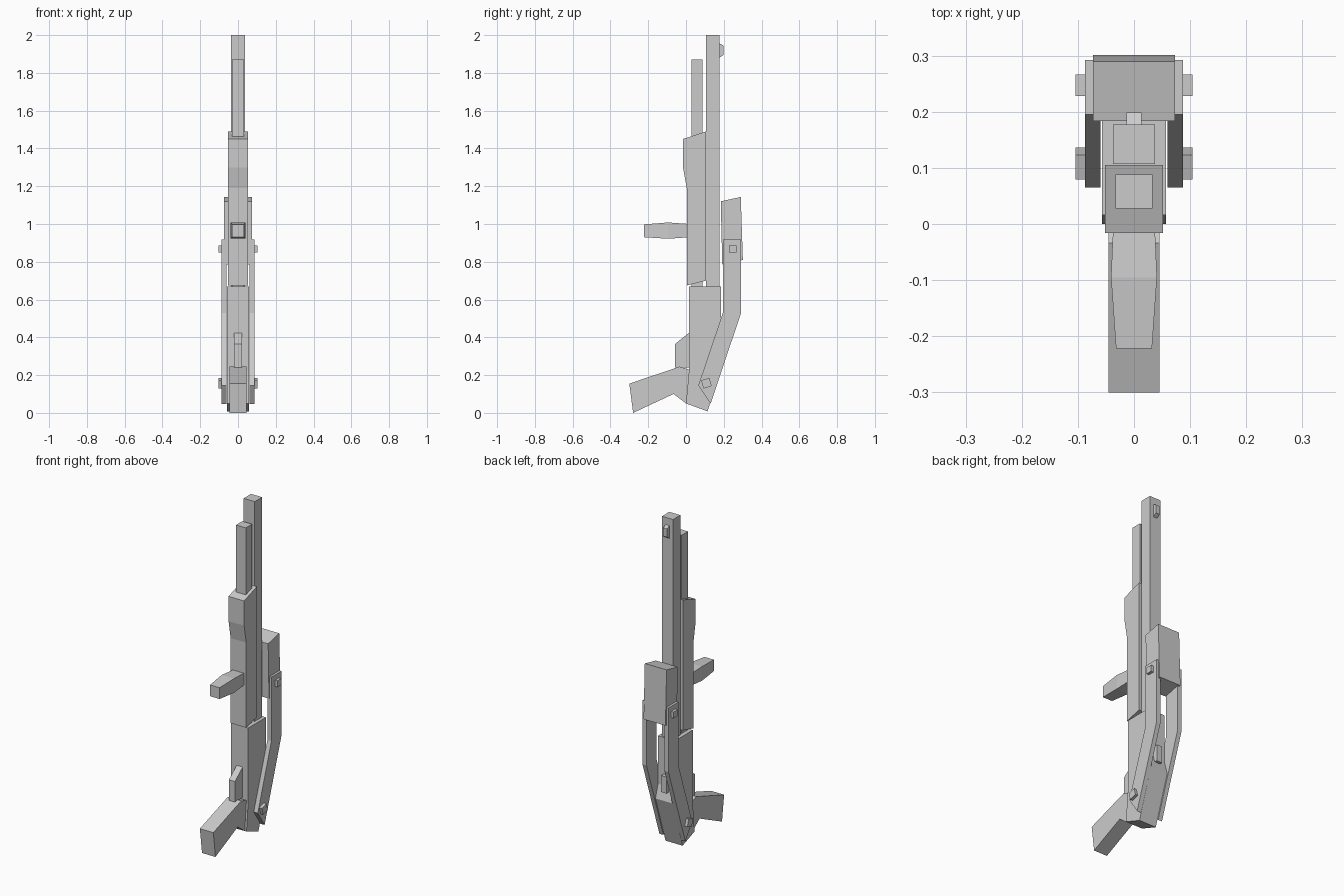
import bpy, bmesh
from math import cos, sin, radians

cube = bpy.data.objects.get("Cube")
if cube:
    bpy.data.objects.remove(cube, do_unlink=True)

grey = bpy.data.materials.new("plain_grey")
grey.use_nodes = True
grey.diffuse_color = (0.6, 0.6, 0.6, 1)
grey.node_tree.nodes["Principled BSDF"].inputs["Base Color"].default_value = (0.6, 0.6, 0.6, 1)


def finish(name, bm):
    bmesh.ops.recalc_face_normals(bm, faces=bm.faces)
    mesh = bpy.data.meshes.new(name)
    bm.to_mesh(mesh)
    bm.free()
    mesh.materials.append(grey)
    obj = bpy.data.objects.new(name, mesh)
    bpy.context.collection.objects.link(obj)
    return obj


def plate(name, outline, x0, x1):
    """Extrude a (y, z) side outline from x0 to x1."""
    bm = bmesh.new()
    face = bm.faces.new([bm.verts.new((x0, y, z)) for y, z in outline])
    side = bmesh.ops.extrude_face_region(bm, geom=[face])["geom"]
    moved = [v for v in side if isinstance(v, bmesh.types.BMVert)]
    bmesh.ops.translate(bm, verts=moved, vec=(x1 - x0, 0, 0))
    return finish(name, bm)


def solid(name, outline, half):
    return plate(name, outline, -half, half)


def pair(name, outline, inner, outer):
    plate("left_" + name, outline, inner, outer)
    plate("right_" + name, outline, -outer, -inner)


def rect(y0, y1, z0, z1):
    return [(y0, z0), (y1, z0), (y1, z1), (y0, z1)]


def square(y, z, radius, turn):
    return [(y + radius * cos(radians(turn + a)), z + radius * sin(radians(turn + a)))
            for a in (45, 135, 225, 315)]


# Barrel, tube and sight
solid("barrel", rect(0.107, 0.177, 0.6, 2), 0.037)
solid("magazine_tube", rect(0.028, 0.088, 0.6, 1.87), 0.033)
solid("front_sight", [(0.17, 1.96), (0.199, 1.945), (0.199, 1.895), (0.17, 1.875)], 0.013)

# Sliding fore-end
solid("fore_end", [(-0.016, 1.45), (0.105, 1.49), (0.105, 0.7), (0.004, 0.675),
                   (0.004, 1.19), (-0.016, 1.3)], 0.052)

# Receiver, trigger guard and grip
solid("receiver", [(0.016, 0.67), (0.186, 0.67), (0.186, 0.38), (0.21, 0.3),
                   (0.114, 0.008), (0, 0.05), (0.016, 0.225)], 0.057)
solid("hammer", rect(0.18, 0.212, 0.35, 0.45), 0.018)
solid("trigger_guard", [(-0.058, 0.365), (0.03, 0.435), (0.03, 0.24), (-0.058, 0.24)], 0.02)
solid("grip", [(-0.3, 0.155), (-0.034, 0.245), (0.03, 0.225), (0.03, 0.05),
               (0, 0.05), (-0.066, 0.1), (-0.28, 0)], 0.045)

# Folded stock: side arms, end pad and bolts
pair("stock_arm", [(0.195, 0.917), (0.292, 0.917), (0.292, 0.53), (0.13, 0.048),
                   (0.065, 0.145), (0.195, 0.53)], 0.06, 0.087)
solid("stock_pad", [(0.184, 1.12), (0.29, 1.143), (0.301, 0.81), (0.192, 0.785)], 0.073)
pair("upper_bolt", square(0.247, 0.868, 0.027, 0), 0.08, 0.104)
pair("lower_bolt", square(0.108, 0.157, 0.032, 17), 0.08, 0.104)

# Side handle, lofted through tapered box sections
bm = bmesh.new()
rings = []
for y, half, low, high in ((-0.222, 0.032, 0.93, 0.998), (-0.095, 0.041, 0.922, 1.008),
                           (0.02, 0.036, 0.93, 1)):
    rings.append([bm.verts.new((x, y, z)) for x, z in
                  ((-half, low), (half, low), (half, high), (-half, high))])
for a, b in zip(rings, rings[1:]):
    for i in range(4):
        j = (i + 1) % 4
        bm.faces.new((a[i], a[j], b[j], b[i]))
bm.faces.new(rings[0])
bm.faces.new(rings[-1])
finish("fore_handle", bm)
